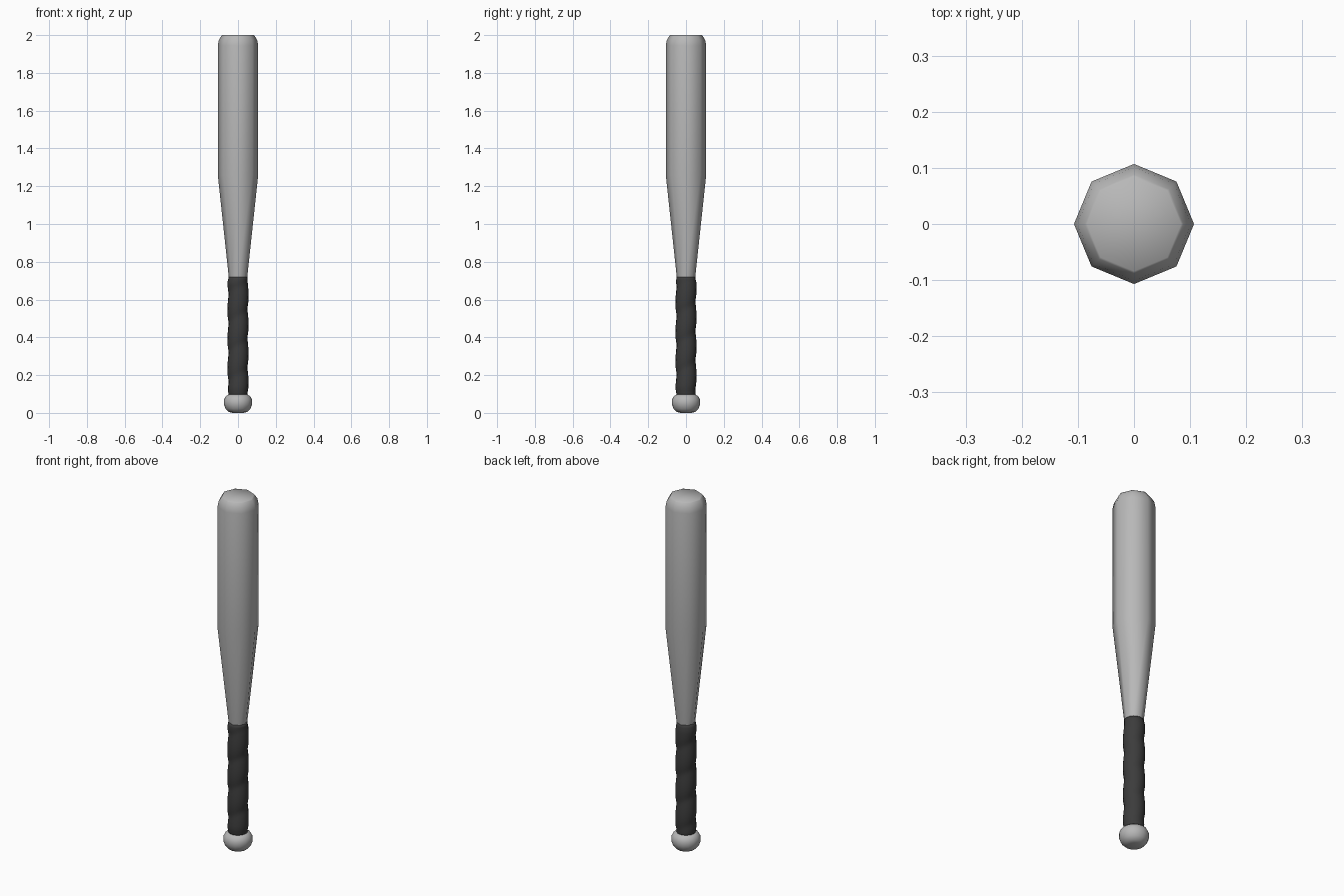
import bpy, bmesh, math

if "Cube" in bpy.data.objects:
    bpy.data.objects.remove(bpy.data.objects["Cube"])


def material(name, value):
    m = bpy.data.materials.new(name)
    m.diffuse_color = (value, value, value, 1)
    m.use_nodes = True
    m.node_tree.nodes["Principled BSDF"].inputs["Base Color"].default_value = m.diffuse_color
    return m


def lathe(name, profile, sides, mat, wobble=None):
    """Spin (radius, height) points round z; wobble adds to the radius."""
    bm = bmesh.new()
    rings = []
    for r, z in profile:
        ring = []
        for i in range(sides):
            a = 2 * math.pi * i / sides
            rr = r + (wobble(a, z) if wobble else 0)
            ring.append(bm.verts.new((rr * math.cos(a), rr * math.sin(a), z)))
        rings.append(ring)
    for low, high in zip(rings, rings[1:]):
        for i in range(sides):
            j = (i + 1) % sides
            bm.faces.new((low[i], low[j], high[j], high[i]))
    bm.faces.new(rings[0][::-1])
    bm.faces.new(rings[-1])
    bmesh.ops.recalc_face_normals(bm, faces=bm.faces[:])
    for f in bm.faces:
        f.smooth = True
    mesh = bpy.data.meshes.new(name)
    bm.to_mesh(mesh)
    bm.free()
    mesh.materials.append(mat)
    ob = bpy.data.objects.new(name, mesh)
    bpy.context.collection.objects.link(ob)
    return ob


grey = material("light grey metal", 0.48)
dark = material("dark grip tape", 0.045)

# Eight-sided barrel, tapering into the handle
lathe("barrel", [(0.044, 0.68), (0.049, 0.72), (0.107, 1.26), (0.107, 1.945),
                 (0.101, 1.975), (0.088, 1.996), (0.084, 2.0)], 8, grey)

# Rounded knob at the foot
lathe("knob", [(0.03, 0.0), (0.05, 0.006), (0.066, 0.022), (0.075, 0.045),
               (0.075, 0.068), (0.066, 0.087), (0.05, 0.098)], 16, grey)


# Grip tape: overlapping bands winding up the handle
def wrap(angle, z):
    t = ((z - 0.09) / 0.155 - angle / (2 * math.pi)) % 1.0
    fade = min(1, (z - 0.09) / 0.04, (0.72 - z) / 0.03)
    return fade * 0.007 * math.sin(math.pi * t ** 0.8)


steps = 42
lathe("grip", [(0.049, 0.09 + 0.63 * k / steps) for k in range(steps + 1)],
      16, dark, wrap)
